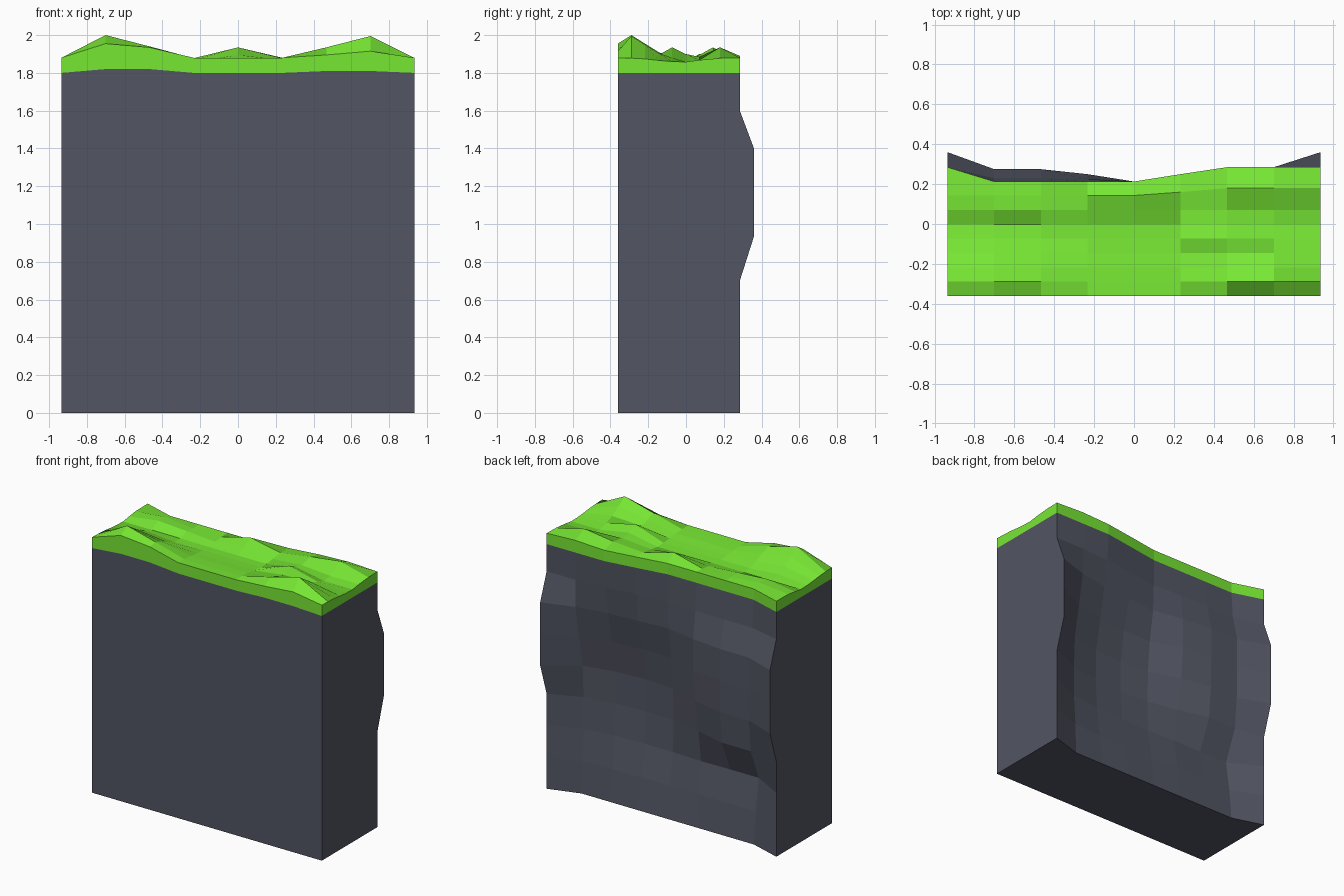
import bpy
import bmesh

COLS = 9
X = [-0.935 + 0.23375 * i for i in range(COLS)]
Z = [0, 0.234, 0.468, 0.70, 0.935, 1.17, 1.40, 1.60, 1.80]
FRONT = -0.361


def loft(name, rings, color):
    """Skin matching (y, z) cross-sections along x and cap both ends."""
    bm = bmesh.new()
    vs = [[bm.verts.new((x, y, z)) for y, z in ring] for x, ring in zip(X, rings)]
    n = len(vs[0])
    for a, b in zip(vs, vs[1:]):
        for j in range(n):
            k = (j + 1) % n
            bm.faces.new((a[j], a[k], b[k], b[j]))
    bm.faces.new(vs[0])
    bm.faces.new(vs[-1])
    bmesh.ops.recalc_face_normals(bm, faces=bm.faces[:])
    me = bpy.data.meshes.new(name)
    bm.to_mesh(me)
    bm.free()
    mat = bpy.data.materials.new(name + "_color")
    mat.diffuse_color = color
    me.materials.append(mat)
    ob = bpy.data.objects.new(name, me)
    bpy.context.collection.objects.link(ob)
    return ob


# Depth of the rough back face, from bottom to top, for each column
L, H, P = 0.213, 0.285, 0.36
end = [H, H, H, H, P, P, P, H, H]
left = [L, 0.19, 0.155, 0.25, 0.27, 0.275, 0.275, 0.228, L]
back = [end, left, left,
        [L, 0.19, 0.16, 0.19, 0.23, 0.25, 0.25, 0.225, L],
        [L, 0.185, 0.15, 0.145, 0.15, 0.17, 0.205, L, L],
        [L, 0.19, 0.15, 0.135, 0.135, 0.17, 0.225, 0.24, 0.25],
        [L, 0.19, 0.16, 0.145, 0.15, 0.195, 0.24, 0.27, H],
        [L, 0.205, 0.19, 0.19, 0.20, 0.245, H, H, H], end]

# Seam between rock and turf, and the turf height along the front edge
seam = [1.80, 1.82, 1.82, 1.80, 1.80, 1.80, 1.81, 1.81, 1.80]
front_top = [1.88, 1.955, 1.935, 1.88, 1.88, 1.88, 1.895, 1.915, 1.88]

# Turf profile from front to back, plus bumps: (column, row) -> height
base = [0, 1.878, 1.874, 1.866, 1.86, 1.858, 1.868, 1.878, 1.88]
bumps = {(1, 1): 2.0, (2, 1): 1.94, (6, 1): 1.935, (7, 1): 1.995,
         (1, 2): 1.955, (2, 2): 1.915, (6, 2): 1.91, (7, 2): 1.95,
         (1, 3): 1.91, (2, 3): 1.885, (6, 3): 1.895, (7, 3): 1.905,
         (1, 4): 1.88, (6, 4): 1.935, (7, 4): 1.88, (6, 5): 1.90,
         (1, 6): 1.90, (2, 6): 1.885, (4, 6): 1.895, (6, 6): 1.885,
         (1, 7): 1.90, (4, 7): 1.935, (6, 7): 1.905, (7, 7): 1.935,
         (7, 8): 1.89}

rock, turf = [], []
for i in range(COLS):
    rock.append([(FRONT, 0)] + list(zip(back[i], Z)) + [(FRONT, seam[i])])
    edge = back[i][-1]
    rows = [FRONT + 0.0719 * j for j in range(7)]
    rows += [0.143 if i < 5 else 0.18 if i > 5 else 0.16, edge]
    tops = [front_top[i]] + [bumps.get((i, j), base[j]) for j in range(1, 9)]
    turf.append([(FRONT, seam[i])] + list(zip(rows, tops)) + [(edge, 1.80)])

loft("rock_block", rock, (0.085, 0.092, 0.125, 1))
loft("grass_top", turf, (0.185, 0.80, 0.034, 1))
